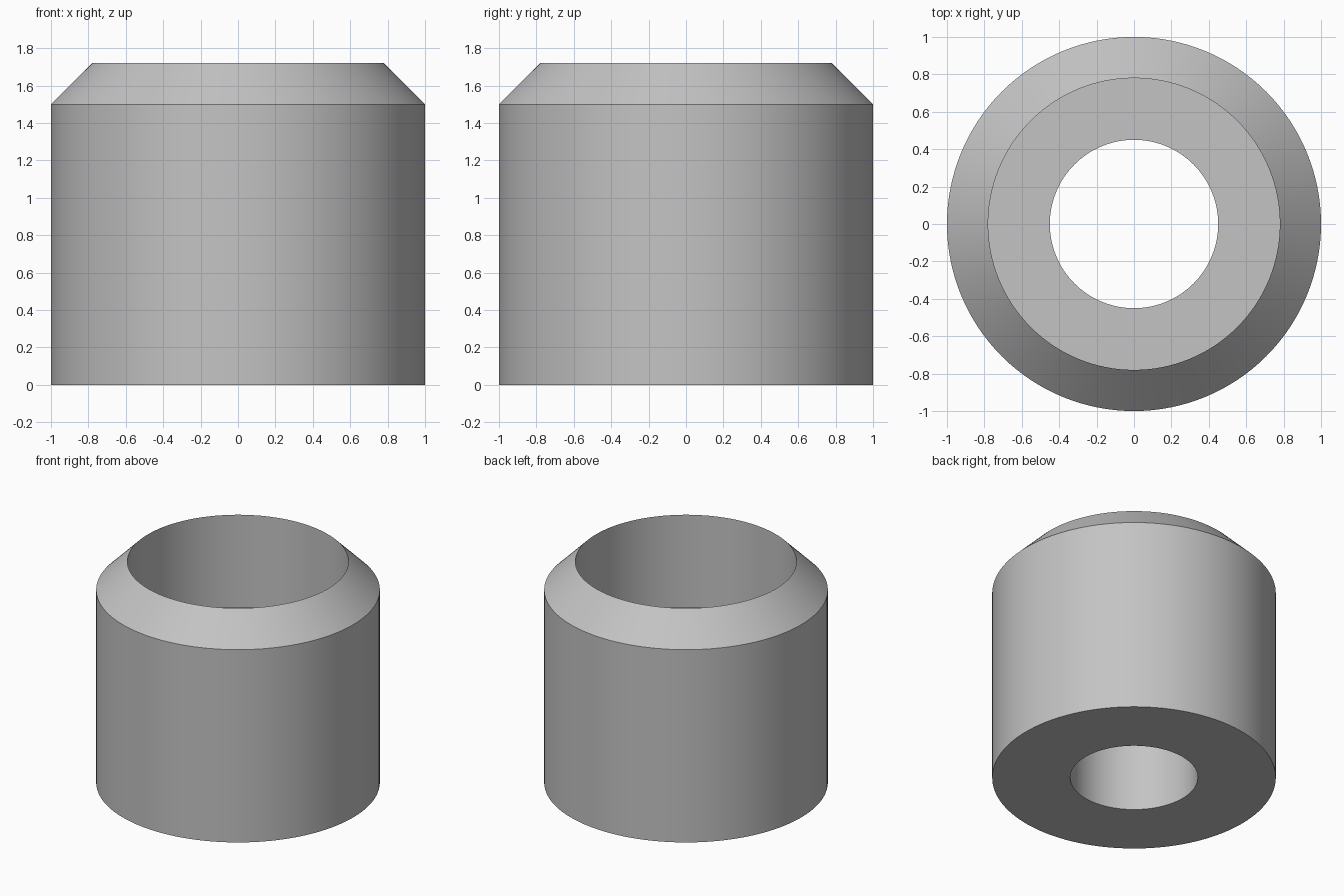
import bpy, bmesh, math

cube = bpy.data.objects.get("Cube")
if cube:
    bpy.data.objects.remove(cube, do_unlink=True)

SEGMENTS = 128

# Plain grey material
grey = bpy.data.materials.new("plain_grey")
grey.use_nodes = True
colour = (0.55, 0.55, 0.55, 1)
grey.diffuse_color = colour
grey.node_tree.nodes["Principled BSDF"].inputs["Base Color"].default_value = colour

# Closed cross-section (radius, height): outer wall, chamfer, counterbore, ledge, through hole
profile = [(0.45, 0), (1, 0), (1, 1.5), (0.78, 1.72), (0.78, 1.0), (0.45, 1.0)]


def lathe(name, points, material):
    """Turn a closed cross-section about the z axis."""
    bm = bmesh.new()
    rings = []
    for radius, height in points:
        ring = []
        for i in range(SEGMENTS):
            a = math.tau * i / SEGMENTS
            ring.append(bm.verts.new((radius * math.cos(a), radius * math.sin(a), height)))
        rings.append(ring)
    for k, lower in enumerate(rings):
        upper = rings[(k + 1) % len(rings)]
        for i in range(SEGMENTS):
            j = (i + 1) % SEGMENTS
            bm.faces.new((lower[i], lower[j], upper[j], upper[i]))
    bmesh.ops.recalc_face_normals(bm, faces=bm.faces)
    mesh = bpy.data.meshes.new(name)
    bm.to_mesh(mesh)
    bm.free()
    mesh.materials.append(material)
    obj = bpy.data.objects.new(name, mesh)
    bpy.context.collection.objects.link(obj)
    return obj


# Chamfered bushing, smooth round walls with crisp rims
bushing = lathe("chamfered_bushing", profile, grey)
bpy.ops.object.select_all(action="DESELECT")
bushing.select_set(True)
bpy.context.view_layer.objects.active = bushing
bpy.ops.object.shade_smooth_by_angle(angle=math.radians(30))
